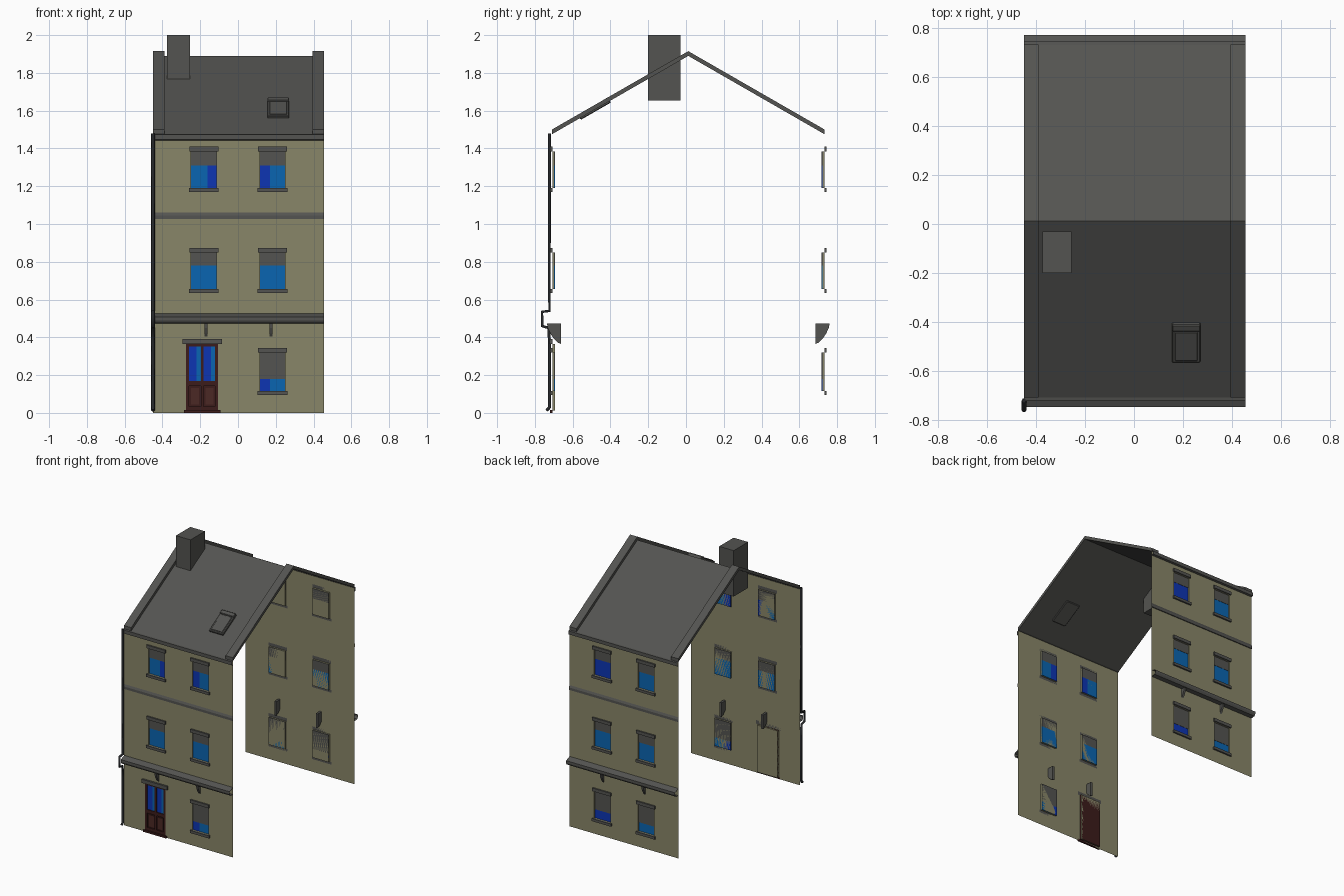
import bpy, bmesh, math
from mathutils import Vector, Matrix

if "Cube" in bpy.data.objects:
    bpy.data.objects.remove(bpy.data.objects["Cube"])

CY = 0.012                     # middle of the house in y
X0, X1 = -0.45, 0.455          # wall ends
WALL, BACKING = 0.720, 0.706   # distances from the middle
EAVE, RIDGE = 1.475, 1.89


def mat(name, r, g, b):
    m = bpy.data.materials.new(name)
    m.diffuse_color = (r, g, b, 1)
    m.use_nodes = True
    m.node_tree.nodes["Principled BSDF"].inputs["Base Color"].default_value = m.diffuse_color
    return m


STONE = mat("stone_grey", 0.088, 0.088, 0.082)
OLIVE = mat("wall_olive", 0.25, 0.24, 0.14)
MID = mat("glass_mid_blue", 0.003, 0.13, 0.44)
DEEP = mat("glass_deep_blue", 0.004, 0.035, 0.45)
DOOR = mat("door_maroon", 0.045, 0.012, 0.011)
PANEL = mat("door_panel_brown", 0.07, 0.022, 0.018)
PIPE = mat("pipe_charcoal", 0.02, 0.022, 0.025)


def finish(name, bm, material):
    me = bpy.data.meshes.new(name)
    bm.to_mesh(me)
    bm.free()
    ob = bpy.data.objects.new(name, me)
    me.materials.append(material)
    bpy.context.collection.objects.link(ob)
    return ob


def box(name, x, y, z, material, bevel=0):
    bm = bmesh.new()
    bmesh.ops.create_cube(bm, size=1)
    size = [abs(r[1] - r[0]) for r in (x, y, z)]
    mid = [(r[0] + r[1]) / 2 for r in (x, y, z)]
    bmesh.ops.scale(bm, vec=size, verts=bm.verts)
    bmesh.ops.translate(bm, vec=mid, verts=bm.verts)
    if bevel:
        bmesh.ops.bevel(bm, geom=bm.edges[:], offset=bevel, segments=1, affect='EDGES')
    return finish(name, bm, material)


def side_box(name, s, x, d, z, material):
    """Box placed by its distance d from the middle, on side s (-1 front, 1 back)."""
    return box(name, x, (CY + s * d[0], CY + s * d[1]), z, material)


def face_out(bm, pts, direction):
    f = bm.faces.new([bm.verts.new(p) for p in pts])
    f.normal_update()
    if f.normal.dot(Vector(direction)) < 0:
        f.normal_flip()


def extrude_profile(name, pts, x0, x1, material):
    """Closed (y, z) outline made solid along x."""
    bm = bmesh.new()
    f = bm.faces.new([bm.verts.new((x0, y, z)) for y, z in pts])
    r = bmesh.ops.extrude_face_region(bm, geom=[f])
    vs = [v for v in r['geom'] if isinstance(v, bmesh.types.BMVert)]
    bmesh.ops.translate(bm, vec=(x1 - x0, 0, 0), verts=vs)
    bmesh.ops.recalc_face_normals(bm, faces=bm.faces)
    return finish(name, bm, material)


def wall(name, s, holes):
    """Sheet wall with holes (x0, x1, z0, z1), each backed by a shallow recess."""
    bm = bmesh.new()
    y, yb = CY + s * WALL, CY + s * BACKING
    xs = sorted({X0, X1} | {v for h in holes for v in h[:2]})
    zs = sorted({0, EAVE} | {v for h in holes for v in h[2:]})
    for xa, xb in zip(xs, xs[1:]):
        for za, zb in zip(zs, zs[1:]):
            cx, cz = (xa + xb) / 2, (za + zb) / 2
            if not any(h[0] < cx < h[1] and h[2] < cz < h[3] for h in holes):
                face_out(bm, [(xa, y, za), (xb, y, za), (xb, y, zb), (xa, y, zb)], (0, s, 0))
    for a, b, c, d in holes:
        face_out(bm, [(a, yb, c), (b, yb, c), (b, yb, d), (a, yb, d)], (0, s, 0))
        for x, n in ((a, 1), (b, -1)):
            face_out(bm, [(x, y, c), (x, yb, c), (x, yb, d), (x, y, d)], (n, 0, 0))
        for z, n in ((c, 1), (d, -1)):
            face_out(bm, [(a, y, z), (b, y, z), (b, yb, z), (a, yb, z)], (0, 0, n))
    bmesh.ops.remove_doubles(bm, verts=bm.verts, dist=1e-5)
    return finish(name, bm, OLIVE)


def band(name, s, profile):
    """Open moulding along the wall from (distance, z) points."""
    bm = bmesh.new()
    for (d0, z0), (d1, z1) in zip(profile, profile[1:]):
        y0, y1 = CY + s * d0, CY + s * d1
        face_out(bm, [(X0, y0, z0), (X1, y0, z0), (X1, y1, z1), (X0, y1, z1)],
                 (0, s * (z1 - z0), d0 - d1))
    return finish(name, bm, STONE)


# Window rows: bottom, foot of blind, top
ROWS = [(0.115, 0.18, 0.32), (0.655, 0.78, 0.85), (1.19, 1.31, 1.385)]
COLS = [-0.181, 0.183]
HW = 0.067
DOOR_HOLE = (-0.275, -0.105, 0.012, 0.365)

for s, side in ((-1, "front"), (1, "back")):
    holes = []
    for r, (zb, zm, zt) in enumerate(ROWS):
        for c, cx in enumerate(COLS):
            if s < 0 and r == 0 and c == 0:
                holes.append(DOOR_HOLE)
                continue
            holes.append((cx - HW, cx + HW, zb, zt))
            n = f"{side}_window_{r}_{c}"
            # glass in two tones, blind, lintel and sill
            cut = cx + HW * (-0.2 if c else 0.3)
            left, right = (DEEP, MID) if c else (MID, DEEP)
            if r == 1:
                left = right = MID
            if s > 0 and r != 1:
                left = right = MID if c == 0 else DEEP
            d = (BACKING, BACKING + 0.004)
            side_box(n + "_glass_left", s, (cx - HW, cut), d, (zb, zm), left)
            side_box(n + "_glass_right", s, (cut, cx + HW), d, (zb, zm), right)
            side_box(n + "_blind", s, (cx - HW, cx + HW), (BACKING, BACKING + 0.006), (zm, zt), STONE)
            side_box(n + "_lintel", s, (cx - 0.077, cx + 0.077), (WALL, 0.731), (zt, zt + 0.024), STONE)
            side_box(n + "_sill", s, (cx - 0.079, cx + 0.079), (WALL, 0.732), (zb - 0.02, zb), STONE)
    wall(side + "_wall", s, holes)
    # ledge, string course and cornice
    band(side + "_ledge", s, [(WALL, 0.472), (0.752, 0.476), (0.76, 0.49), (0.76, 0.508), (WALL, 0.525)])
    band(side + "_string_course", s, [(WALL, 1.027), (0.727, 1.027), (0.727, 1.045), (WALL, 1.06)])
    band(side + "_cornice", s, [(WALL, 1.443), (0.734, 1.447), (0.734, 1.473), (0.71, 1.478)])
    # brackets under the ledge
    for i, cx in enumerate((-0.17, 0.175)):
        prof = [(0.673, 0.472), (0.748, 0.472), (0.744, 0.45), (0.73, 0.42),
                (0.712, 0.393), (0.69, 0.372), (0.673, 0.365)]
        extrude_profile(f"{side}_bracket_{i}", [(CY + s * d, z) for d, z in prof],
                        cx - 0.008, cx + 0.008, STONE)

    # roof slope sheet
    bm = bmesh.new()
    ye = CY + s * 0.722
    face_out(bm, [(X0, CY, RIDGE), (X1, CY, RIDGE), (X1, ye, EAVE), (X0, ye, EAVE)], (0, 0, 1))
    finish(side + "_roof_slope", bm, STONE)

# Raised gable copings
for name, a, b in (("left_coping", X0, X0 + 0.06), ("right_coping", X1 - 0.06, X1)):
    t, e = 0.025, 0.722
    extrude_profile(name, [(CY - e, EAVE), (CY, RIDGE), (CY + e, EAVE),
                           (CY + e, EAVE + t), (CY, RIDGE + t), (CY - e, EAVE + t)], a, b, STONE)

# Chimney
box("chimney", (-0.375, -0.255), (-0.20, -0.03), (1.655, 2.0), STONE)

# Skylight lying on the front slope
slope = math.atan2(RIDGE - EAVE, 0.722)
for name, x, y, z in (("skylight_frame", (-0.058, 0.058), (-0.092, 0.092), (-0.01, 0.014)),
                      ("skylight_pane", (-0.046, 0.046), (-0.08, 0.055), (0.012, 0.018)),
                      ("skylight_top_bar", (-0.058, 0.058), (0.06, 0.092), (0.0, 0.022))):
    ob = box(name, x, y, z, STONE, 0.004 if "pane" not in name else 0.002)
    yc = -0.482
    ob.data.transform(Matrix.Translation((0.213, yc, RIDGE - (CY - yc) * math.tan(slope)))
                      @ Matrix.Rotation(slope, 4, 'X'))

# Front door: frame, two glazed leaves, lower panels
dx0, dx1, dz0, dz1 = DOOR_HOLE
side_box("door_board", -1, (dx0, dx1), (BACKING, 0.710), (dz0, dz1), DOOR)
for i, (a, b) in enumerate(((dx0, dx0 + 0.016), (-0.197, -0.183), (dx1 - 0.016, dx1))):
    side_box(f"door_stile_{i}", -1, (a, b), (0.710, 0.720), (dz0, dz1), DOOR)
for i, (a, b) in enumerate(((dz0, 0.035), (0.142, 0.168), (0.352, dz1))):
    side_box(f"door_rail_{i}", -1, (dx0, dx1), (0.710, 0.719), (a, b), DOOR)
for i, (a, b) in enumerate(((dx0 + 0.016, -0.197), (-0.183, dx1 - 0.016))):
    m = (a + b) / 2
    side_box(f"door_glass_deep_{i}", -1, (a, m + 0.008), (0.710, 0.713), (0.168, 0.352), DEEP)
    side_box(f"door_glass_mid_{i}", -1, (m + 0.008, b), (0.710, 0.713), (0.168, 0.352), MID)
    side_box(f"door_panel_{i}", -1, (a + 0.01, b - 0.01), (0.710, 0.715), (0.045, 0.132), PANEL)
side_box("door_step", -1, (-0.285, -0.093), (WALL, 0.732), (0, 0.014), DOOR)
side_box("door_lintel", -1, (-0.295, -0.085), (WALL, 0.734), (0.365, 0.392), STONE)

# Downpipe stepping around the ledge
cu = bpy.data.curves.new("downpipe", 'CURVE')
cu.dimensions = '3D'
cu.bevel_depth, cu.bevel_resolution, cu.use_fill_caps = 0.0095, 1, True
path = [(-0.723, 1.478), (-0.723, 0.54), (-0.762, 0.535), (-0.762, 0.46),
        (-0.728, 0.45), (-0.722, 0.37), (-0.722, 0.03), (-0.738, 0.012)]
sp = cu.splines.new('POLY')
sp.points.add(len(path) - 1)
for p, (y, z) in zip(sp.points, path):
    p.co = (-0.45, y, z, 1)
cu.materials.append(PIPE)
pipe = bpy.data.objects.new("downpipe", cu)
bpy.context.collection.objects.link(pipe)
bpy.context.view_layer.objects.active = pipe
pipe.select_set(True)
bpy.ops.object.convert(target='MESH')
